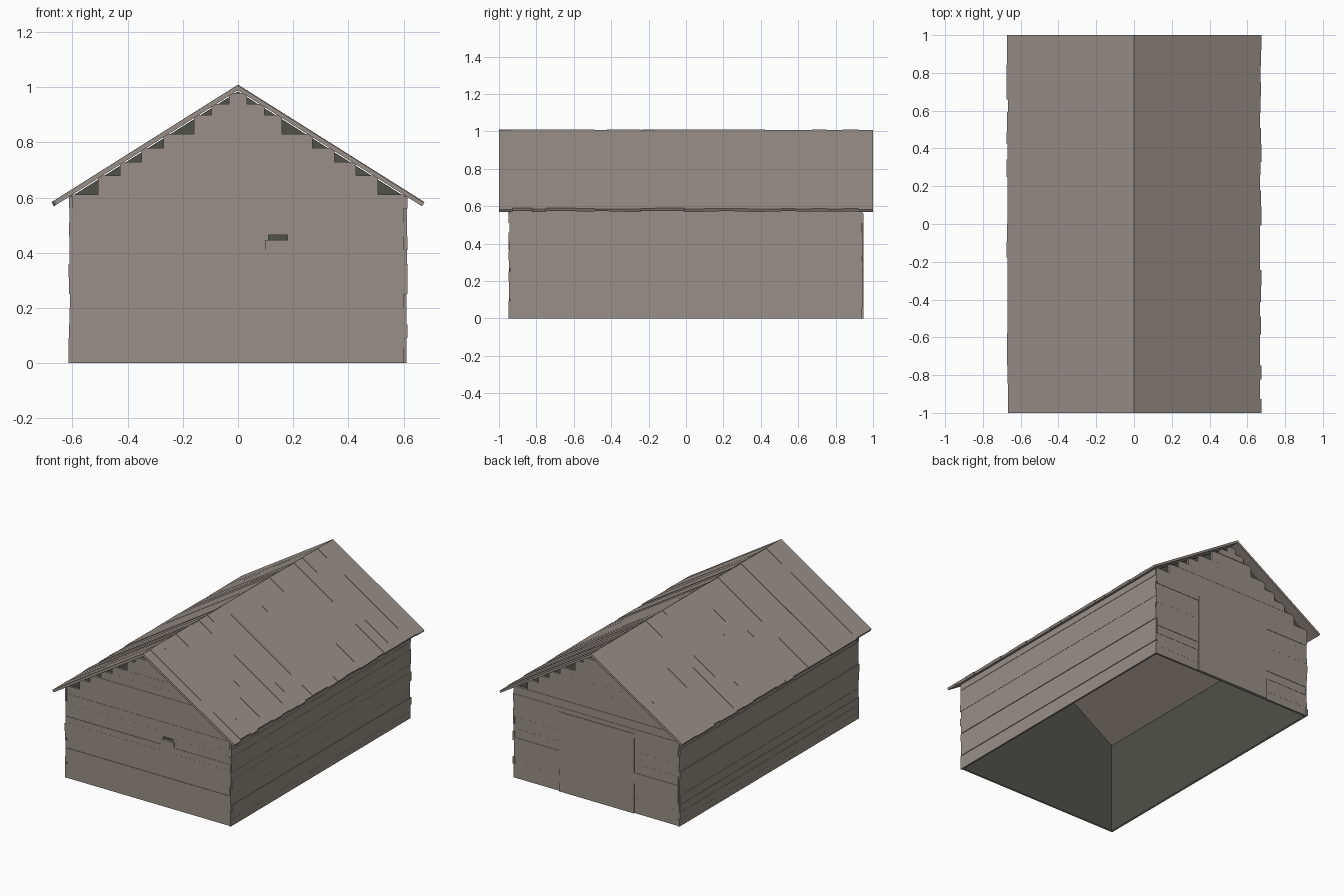
import bpy, bmesh, random
from mathutils import Vector

random.seed(4)
cube = bpy.data.objects.get("Cube")
if cube:
    bpy.data.objects.remove(cube)


def material(name, rgb):
    m = bpy.data.materials.new(name)
    m.use_nodes = True
    m.diffuse_color = (*rgb, 1)
    bsdf = m.node_tree.nodes["Principled BSDF"]
    bsdf.inputs["Base Color"].default_value = (*rgb, 1)
    bsdf.inputs["Roughness"].default_value = 0.9
    return m


WOOD = material("weathered wood", (0.314, 0.275, 0.246))
DARK = material("dark interior", (0.08, 0.082, 0.068))

HALF_W, HALF_L = 0.598, 0.928      # inner shell
RIDGE, SLOPE = 1.008, 0.63
WALL_ROWS = [0, .055, .105, .145, .2, .27, .33, .37, .41, .465, .5, .56, .612]
GABLE_ROWS = [.612, .68, .73, .78, .83, .9, .94, .98]


def jitter(amount):
    return random.uniform(-amount, amount)


def finish(name, bm, mat):
    bmesh.ops.recalc_face_normals(bm, faces=bm.faces)
    me = bpy.data.meshes.new(name)
    bm.to_mesh(me)
    bm.free()
    me.materials.append(mat)
    ob = bpy.data.objects.new(name, me)
    bpy.context.collection.objects.link(ob)
    return ob


def prism(bm, profile, y0, y1):
    """Extrude an x-z profile from y0 to y1."""
    face = bm.faces.new([bm.verts.new((x, y0, z)) for x, z in profile])
    new = bmesh.ops.extrude_face_region(bm, geom=[face])["geom"]
    verts = [v for v in new if isinstance(v, bmesh.types.BMVert)]
    bmesh.ops.translate(bm, verts=verts, vec=Vector((0, y1 - y0, 0)))


def box(bm, x0, x1, y0, y1, z0, z1):
    prism(bm, [(x0, z0), (x1, z0), (x1, z1), (x0, z1)], y0, y1)


def pairs(rows):
    return list(zip(rows, rows[1:]))


# Dark inner shell: four walls with gables, open below
bm = bmesh.new()
outline = [(-HALF_W, 0), (HALF_W, 0), (HALF_W, .608), (0, .985), (-HALF_W, .608)]
ends = []
for y in (-HALF_L, HALF_L):
    ends.append([bm.verts.new((x, y, z)) for x, z in outline])
    bm.faces.new(ends[-1])
for a, b in ((1, 2), (4, 0)):
    bm.faces.new((ends[0][a], ends[0][b], ends[1][b], ends[1][a]))
finish("inner_shell", bm, DARK)

# Horizontal boards on the long walls
for name, s in (("left_wall_boards", 1), ("right_wall_boards", -1)):
    bm = bmesh.new()
    for z0, z1 in pairs([0, .045, .092, .14, .2, .25, .31, .36, .41, .46, .51, .56, .605]):
        out = .612 + jitter(.003)
        x0, x1 = sorted((s * (HALF_W + .002), s * out))
        box(bm, x0, x1, -.945 + jitter(.006), .943 + jitter(.006), z0, z1)
    finish(name, bm, WOOD)

# Boards on the end walls, stepping inward up the gable
for name, s in (("front_wall_boards", -1), ("back_wall_boards", 1)):
    bm = bmesh.new()

    def board(x0, x1, z0, z1):
        y0, y1 = sorted((s * (HALF_L + .002), s * (.944 + jitter(.0025))))
        box(bm, x0, x1, y0, y1, z0, z1)

    for z0, z1 in pairs(WALL_ROWS):
        w = .607 + jitter(.004)
        if s < 0 and z0 == .41:        # gap for the vent
            board(-w, .11, z0, z1)
            board(.18, w, z0, z1)
        else:
            board(-w, w, z0, z1)
    for z0, z1 in pairs(GABLE_ROWS):
        w = (1.0 - z1) / SLOPE
        board(-w, w, z0, z1)
    finish(name, bm, WOOD)

# Vent shutter on the front, door on the back
bm = bmesh.new()
box(bm, .098, .192, -.949, -.934, .366, .447)
finish("vent_shutter", bm, WOOD)
bm = bmesh.new()
box(bm, -.28, .27, .934, .949, 0, .53)
finish("back_door", bm, WOOD)

# Roof planks running from ridge to eave
for name, s in (("left_roof_planks", 1), ("right_roof_planks", -1)):
    bm = bmesh.new()
    count = 24
    cuts = [-1] + [-1 + 2 * i / count + jitter(.012) for i in range(1, count)] + [1]
    for y0, y1 in pairs(cuts):
        top = RIDGE + jitter(.002)
        low = RIDGE - .019
        eave = .671 + jitter(.005)
        inner = eave - .008
        prism(bm, [(0, low), (s * inner, low - SLOPE * inner),
                   (s * eave, top - SLOPE * eave), (0, top)], y0, y1)
    finish(name, bm, WOOD)
